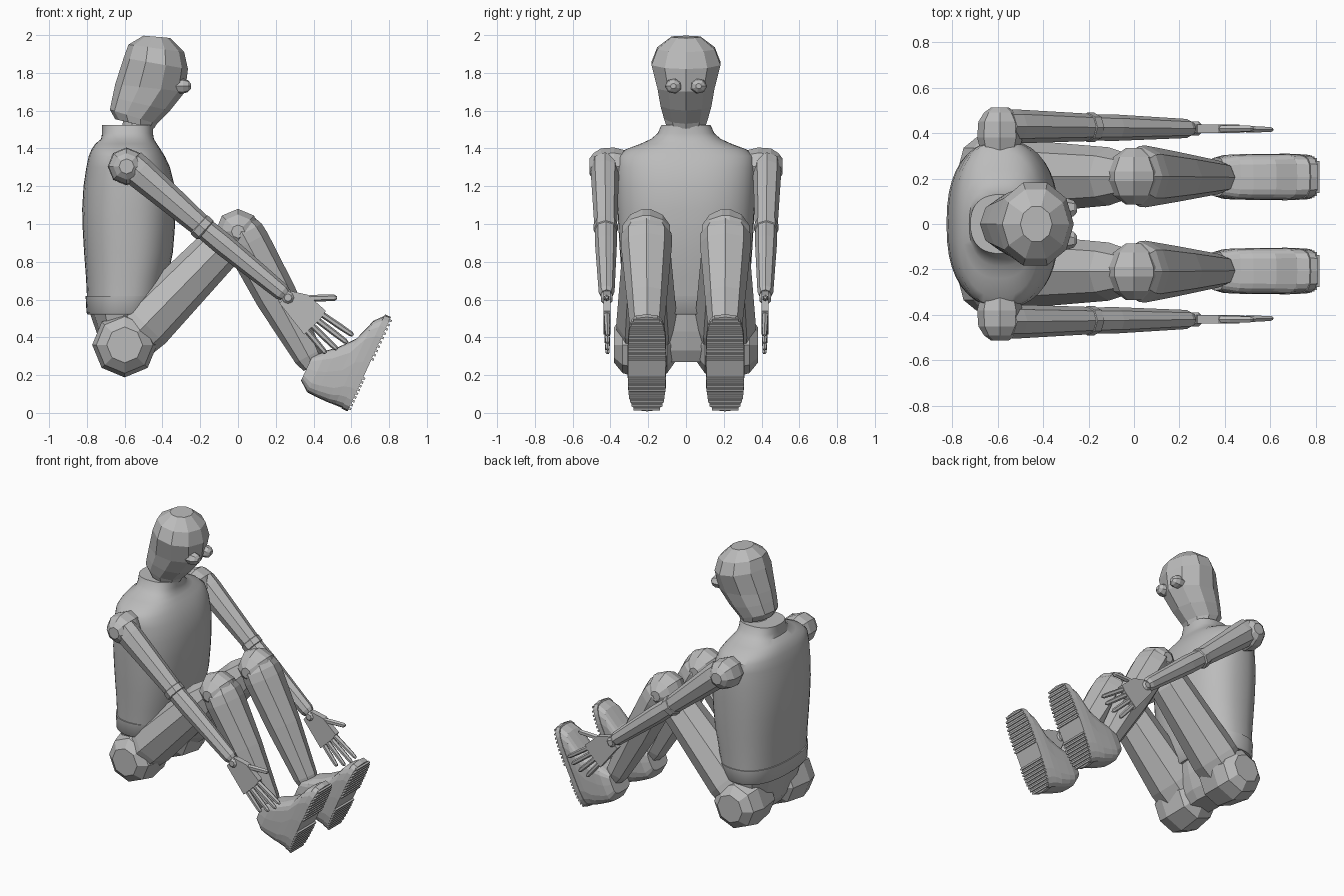
import bpy, bmesh, math
from mathutils import Vector

cube = bpy.data.objects.get("Cube")
if cube:
    bpy.data.objects.remove(cube)

grey = bpy.data.materials.new("plain_grey")
grey.use_nodes = True
tone = (0.5, 0.5, 0.5, 1)
grey.diffuse_color = tone
grey.node_tree.nodes["Principled BSDF"].inputs["Base Color"].default_value = tone

X, Y, Z = Vector((1, 0, 0)), Vector((0, 1, 0)), Vector((0, 0, 1))


def oval(center, u, v, sides, power=2.0):
    """Ring of points; a power above two squares the oval off."""
    ring = []
    for i in range(sides):
        a = math.tau * i / sides
        c, s = math.cos(a), math.sin(a)
        ring.append(Vector(center) + u * math.copysign(abs(c) ** (2 / power), c)
                    + v * math.copysign(abs(s) ** (2 / power), s))
    return ring


def loft(name, rings, mirror=False, smooth=False):
    """Skin a list of equal rings and cap both ends."""
    bm = bmesh.new()
    rows = [[bm.verts.new(p) for p in ring] for ring in rings]
    n = len(rows[0])
    for a, b in zip(rows, rows[1:]):
        for i in range(n):
            j = (i + 1) % n
            bm.faces.new((a[i], a[j], b[j], b[i]))
    bm.faces.new(rows[0])
    bm.faces.new(rows[-1])
    bmesh.ops.recalc_face_normals(bm, faces=bm.faces)
    mesh = bpy.data.meshes.new(name)
    bm.to_mesh(mesh)
    bm.free()
    mesh.materials.append(grey)
    obj = bpy.data.objects.new(name, mesh)
    bpy.context.collection.objects.link(obj)
    if mirror:
        mod = obj.modifiers.new("Mirror", 'MIRROR')
        mod.use_axis = (False, True, False)
        mod.use_mirror_merge = False
    if smooth:
        bpy.ops.object.select_all(action='DESELECT')
        obj.select_set(True)
        bpy.context.view_layer.objects.active = obj
        bpy.ops.object.shade_smooth_by_angle(angle=math.radians(35))


def limb(name, start, end, stations, sides=8):
    """Faceted limb; stations are (fraction, in-plane radius, sideways radius)."""
    a, b = Vector(start), Vector(end)
    up = (b - a).cross(Y).normalized()
    side = up.cross(b - a).normalized()
    loft(name, [oval(a.lerp(b, t), up * r, side * w, sides)
                for t, r, w in stations], mirror=True)


def joint(name, x, z, rings, sides=8):
    """Faceted ball turned about the sideways axis; rings are (y, radius)."""
    loft(name, [oval((x, y, z), X * r, Z * r, sides) for y, r in rings], mirror=True)


def body(name, sections, sides, power, smooth=False):
    """Level sections given as (z, back x, front x, half width)."""
    loft(name, [oval(((b + f) / 2, 0, z), X * (f - b) / 2, Y * w, sides, power)
                for z, b, f, w in sections], smooth=smooth)


# Trunk
body("torso", [(.62, -.80, -.39, .335), (.72, -.805, -.37, .34), (.85, -.815, -.345, .35),
               (.97, -.822, -.335, .357), (1.08, -.825, -.33, .363), (1.2, -.818, -.335, .368),
               (1.3, -.803, -.36, .368), (1.36, -.79, -.388, .36), (1.395, -.775, -.41, .32),
               (1.425, -.755, -.43, .24), (1.45, -.725, -.445, .185), (1.48, -.72, -.45, .15),
               (1.525, -.72, -.45, .13)], 40, 2.4, True)
body("waist_band", [(.52, -.795, -.42, .325), (.53, -.802, -.41, .333),
                    (.62, -.807, -.388, .341)], 40, 2.4, True)
body("pelvis", [(.27, -.68, -.52, .2), (.33, -.72, -.48, .27), (.43, -.75, -.45, .3),
                (.53, -.785, -.43, .32)], 12, 2.3)
body("neck", [(1.49, -.62, -.46, .08), (1.58, -.6, -.48, .08)], 10, 2)

# Head: tilted rings from the chin up to the crown (back x, z, front x, z, half width)
head = [(-.65, 1.555, -.445, 1.505, .11), (-.678, 1.605, -.43, 1.53, .122),
        (-.665, 1.67, -.36, 1.60, .142), (-.65, 1.74, -.28, 1.70, .158),
        (-.605, 1.88, -.265, 1.82, .192), (-.58, 1.95, -.285, 1.91, .16),
        (-.5, 1.997, -.36, 1.985, .08)]
loft("head", [oval(((bx + fx) / 2, 0, (bz + fz) / 2),
                   Vector(((fx - bx) / 2, 0, (fz - bz) / 2)), Y * w, 10)
              for bx, bz, fx, fz, w in head])

# Eyes
loft("eyes", [oval((x, .067, 1.73), Y * r, Z * r * .9, 7)
              for x, r in ((-.34, .04), (-.29, .045), (-.265, .036), (-.25, .016))], mirror=True)

# Arms
joint("shoulders", -.59, 1.305, [(.32, .085), (.38, .1), (.45, .095), (.49, .07), (.512, .04)])
limb("upper_arms", (-.57, .43, 1.315), (-.19, .425, .985),
     [(0, .085, .072), (.12, .085, .075), (1, .06, .06)])
limb("elbows", (-.215, .425, 1.005), (-.165, .425, .96),
     [(0, .05, .05), (.2, .067, .065), (.8, .067, .065), (1, .05, .05)])
limb("forearms", (-.19, .425, .985), (.25, .42, .625),
     [(0, .058, .058), (.25, .061, .058), (.96, .046, .042), (1, .036, .032)])
joint("wrists", .265, .61, [(.39, .02), (.405, .035), (.435, .035), (.45, .02)])

# Hands: palm plate, four parallel fingers and a thumb
palm = [(.22, .58), (.28, .645), (.37, .625), (.465, .54), (.44, .5), (.35, .415)]
loft("palms", [[Vector((x, y, z)) for x, z in palm] for y in (.4, .438)], mirror=True)
tips = [(.61, .41), (.58, .37), (.525, .335), (.465, .315)]
for i, (name, tip) in enumerate(zip(("index", "middle", "ring", "little"), tips)):
    t = i / 3
    limb(name + "_fingers", (.44 - .08 * t, .419, .525 - .085 * t), (tip[0], .415, tip[1]),
         [(0, .016, .017), (.6, .016, .015), (.93, .014, .013), (1, .007, .007)], 6)
limb("thumbs", (.32, .419, .605), (.525, .42, .61),
     [(0, .014, .017), (.5, .018, .017), (.93, .017, .015), (1, .007, .007)], 6)

# Legs
joint("hips", -.6, .36, [(.05, .08), (.1, .15), (.25, .172), (.335, .15), (.38, .095)])
limb("thighs", (-.57, .207, .385), (-.03, .21, .94),
     [(0, .13, .155), (.15, .145, .162), (.85, .122, .128), (1, .09, .1)])
joint("knees", 0, .96, [(.085, .035), (.125, .09), (.19, .12), (.23, .12), (.295, .09), (.335, .035)])
limb("shins", (.005, .21, .985), (.4, .205, .25),
     [(0, .098, .11), (.05, .114, .134), (.12, .118, .136), (.5, .111, .108),
      (.93, .078, .074), (1, .06, .06)])

# Shoes: layers stacked from the sole towards the ankle
heel = Vector((.58, .207, .008))
along = Vector((.418, 0, .908))
inward = Vector((-.908, 0, .418))


def shoe_layer(depth, s0, s1, half):
    return oval(heel + along * (s0 + s1) / 2 + inward * depth,
                along * (s1 - s0) / 2, Y * half, 20, 4)


loft("soles", [shoe_layer(*p) for p in ((0, 0, .55, .1), (.035, 0, .55, .103))], mirror=True)
loft("shoes", [shoe_layer(*p) for p in (
    (.035, .005, .54, .1), (.075, .003, .495, .102), (.118, 0, .37, .101),
    (.19, 0, .285, .1), (.235, .002, .247, .098), (.292, .045, .185, .085))], mirror=True)

# Sole treads: cross ribs at the heel and under the ball of the foot
for name, first, count, step in (("heel_tread", .012, 9, .022), ("toe_tread", .3, 10, .025)):
    for i in range(count):
        s = first + i * step
        reach = min(1, abs(s + .006 - .275) / .275)
        w = .1 * (1 - reach ** 4) ** .25
        corners = [(.003, -w), (-.012, -w), (-.012, w), (.003, w)]
        loft(name, [[heel + along * a + inward * d + Y * y for d, y in corners]
                    for a in (s, s + .012)], mirror=True)
